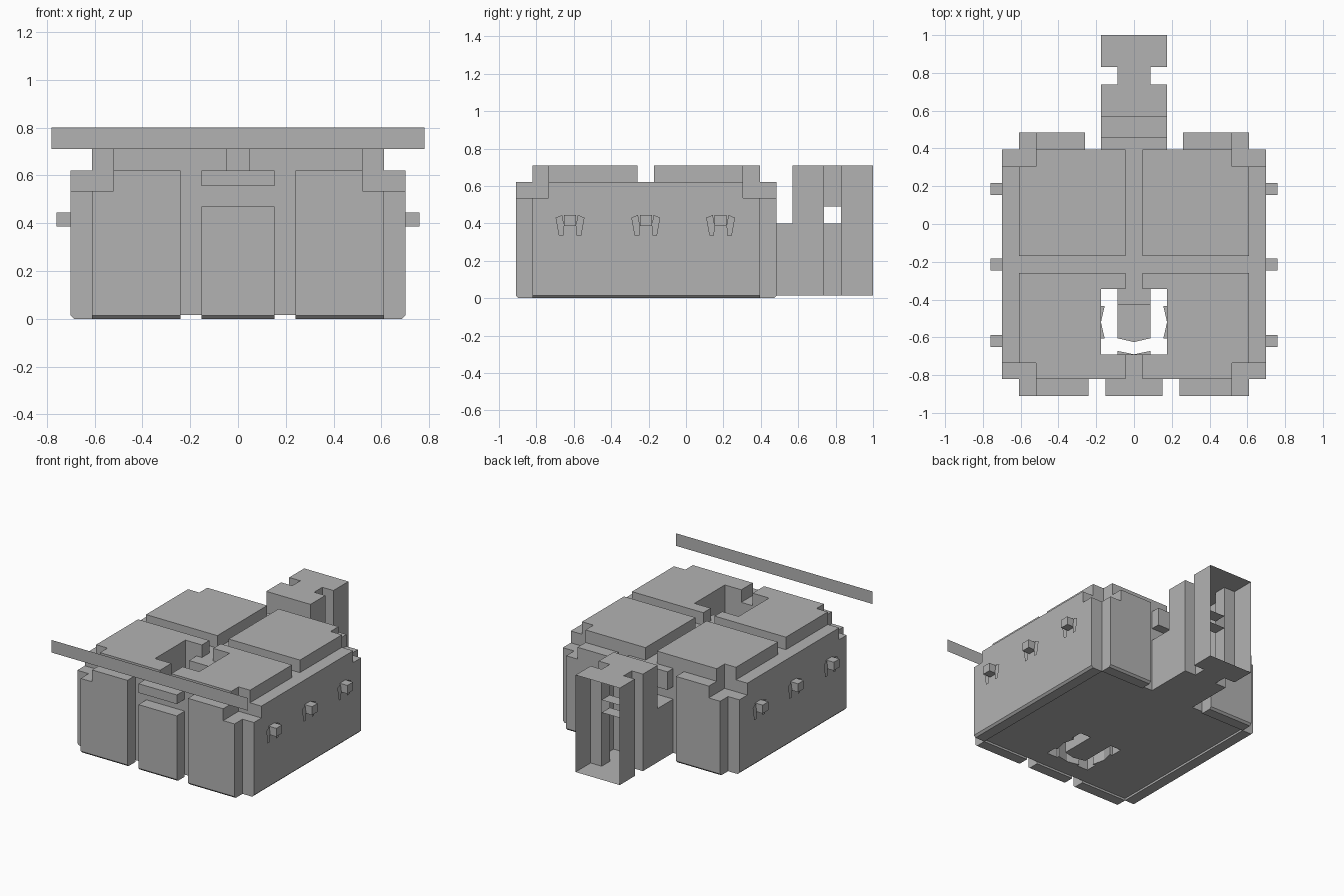
import bpy, bmesh
from mathutils import Vector

cube = bpy.data.objects.get("Cube")
if cube:
    bpy.data.objects.remove(cube, do_unlink=True)

grey = bpy.data.materials.new("plain_grey")
grey.use_nodes = True
colour = (0.45, 0.45, 0.45, 1)
grey.diffuse_color = colour
grey.node_tree.nodes["Principled BSDF"].inputs["Base Color"].default_value = colour


def make(name, bm):
    mesh = bpy.data.meshes.new(name)
    bm.to_mesh(mesh)
    bm.free()
    mesh.materials.append(grey)
    obj = bpy.data.objects.new(name, mesh)
    bpy.context.collection.objects.link(obj)
    return obj


def add_box(bm, x, y, z):
    verts = bmesh.ops.create_cube(bm, size=1)["verts"]
    for v in verts:
        v.co = [r[0] if c < 0 else r[1] for c, r in zip(v.co, (x, y, z))]


def box(name, x, y, z, open_dirs=(), chamfer=None):
    """Box from ranges, with optional open sides and a chamfered lower outer edge."""
    bm = bmesh.new()
    add_box(bm, x, y, z)
    bm.normal_update()
    gone = [f for f in bm.faces if any(f.normal.dot(Vector(d)) > 0.9 for d in open_dirs)]
    bmesh.ops.delete(bm, geom=gone, context="FACES")
    if chamfer:
        out = Vector(chamfer)
        edges = [e for e in bm.edges
                 if any(f.normal.dot(out) > 0.9 for f in e.link_faces)
                 and any(f.normal.z < -0.9 for f in e.link_faces)]
        bmesh.ops.bevel(bm, geom=edges, offset=0.014, segments=1, affect="EDGES")
    return make(name, bm)


def prism(name, points, z0, z1):
    bm = bmesh.new()
    face = bm.faces.new([bm.verts.new((px, py, z0)) for px, py in points])
    top = bmesh.ops.extrude_face_region(bm, geom=[face])["geom"]
    for v in top:
        if isinstance(v, bmesh.types.BMVert):
            v.co.z = z1
    bmesh.ops.recalc_face_normals(bm, faces=bm.faces)
    return make(name, bm)


def sheet(name, points):
    bm = bmesh.new()
    bm.faces.new([bm.verts.new(p) for p in points])
    return make(name, bm)


def mirrored(a, b, s):
    return (a, b) if s > 0 else (-b, -a)


# Main dimensions
W, OUT = 0.61, 0.70
FRONT, BACK = -0.82, 0.395
FLOOR, DECK, ROOF = 0.015, 0.62, 0.71
HX, HY = (-0.175, 0.175), (-0.69, -0.345)

# Cutter for the four corner notches and the shaft
bm = bmesh.new()
for s in (-1, 1):
    for y in ((-1.1, -0.735), (0.305, 0.8)):
        add_box(bm, mirrored(0.52, 0.9, s), y, (0.535, 0.9))
add_box(bm, HX, HY, (-0.2, 0.95))
cutter = make("notch_cutter", bm)
cutter.hide_render = True
cutter.hide_viewport = True


def cut(obj):
    mod = obj.modifiers.new("notches", "BOOLEAN")
    mod.operation = "DIFFERENCE"
    mod.solver = "EXACT"
    mod.object = cutter


# Core and layered panels
cut(box("core", (-W, W), (FRONT, BACK), (FLOOR, DECK)))
for s, side in ((1, "left"), (-1, "right")):
    cut(box(side + "_wall", mirrored(W, OUT, s), (FRONT, BACK), (0, DECK), chamfer=(s, 0, 0)))
    cut(box(side + "_front_panel", mirrored(0.24, W, s), (-0.91, FRONT), (0, DECK), chamfer=(0, -1, 0)))
    cut(box(side + "_back_panel", mirrored(0.26, W, s), (BACK, 0.485), (0, DECK), chamfer=(0, 1, 0)))
    for part, y in (("front", (FRONT, -0.26)), ("back", (-0.17, BACK))):
        cut(box(f"{side}_{part}_roof_slab", mirrored(0.045, W, s), y, (DECK, ROOF)))

    # Wall pegs with a pair of flat prongs
    for i, y in enumerate((-0.62, -0.215, 0.185)):
        box(f"{side}_peg_{i}", mirrored(0.69, 0.76, s), (y - 0.032, y + 0.032), (0.385, 0.445))
        for t in (-1, 1):
            outline = ((0.077, 0.43), (0.042, 0.445), (0.032, 0.39), (0.035, 0.335), (0.06, 0.335))
            sheet(f"{side}_prong_{i}", [(s * 0.712, y + t * a, z) for a, z in outline])

box("door", (-0.152, 0.152), (-0.91, FRONT), (0, 0.47), chamfer=(0, -1, 0))
box("door_lintel", (-0.152, 0.152), (-0.91, FRONT), (0.555, DECK))

# Flat banner in front
sheet("banner", [(-0.78, -1, 0.71), (0.78, -1, 0.71), (0.78, -1, 0.8), (-0.78, -1, 0.8)])

# Fittings inside the shaft
N = 0.087
box("shaft_ledge", (-N, N), (-0.43, -0.345), (0.49, DECK))
box("shaft_block", (-N, N), (-0.605, -0.345), (FLOOR, 0.40))
prism("shaft_tip", [(-N, -0.605), (N, -0.605), (0, -0.625)], FLOOR, 0.40)
for s in (-1, 1):
    prism("shaft_front_rib", [(s * N, -0.69), (s * N, -0.672), (0, -0.69)], FLOOR, 0.40)
    for t in (-1, 1):
        y = -0.52
        prism("shaft_side_rib", [(s * 0.175, y), (s * 0.155, y + t * N), (s * 0.175, y + t * N)], FLOOR, 0.40)

# Rear tower: step, front block, neck and open end shell
ENDS = ((0, 1, 0), (0, -1, 0))
box("tower_ledge", HX, (BACK, 0.46), (0.49, DECK))
box("tower_step", HX, (BACK, 0.57), (FLOOR, 0.40))
box("tower_block", HX, (0.57, 0.738), (FLOOR, ROOF), open_dirs=ENDS[:1])
box("tower_neck_lower", (-N, N), (0.738, 0.83), (FLOOR, 0.40), open_dirs=ENDS)
box("tower_neck_upper", (-N, N), (0.738, 0.83), (0.49, ROOF), open_dirs=ENDS)
box("tower_end", HX, (0.83, 1.0), (FLOOR, ROOF), open_dirs=ENDS)
for s in (-1, 1):
    for y in (0.738, 0.83):
        sheet("tower_jamb", [(s * N, y, FLOOR), (s * 0.175, y, FLOOR), (s * 0.175, y, ROOF), (s * N, y, ROOF)])
